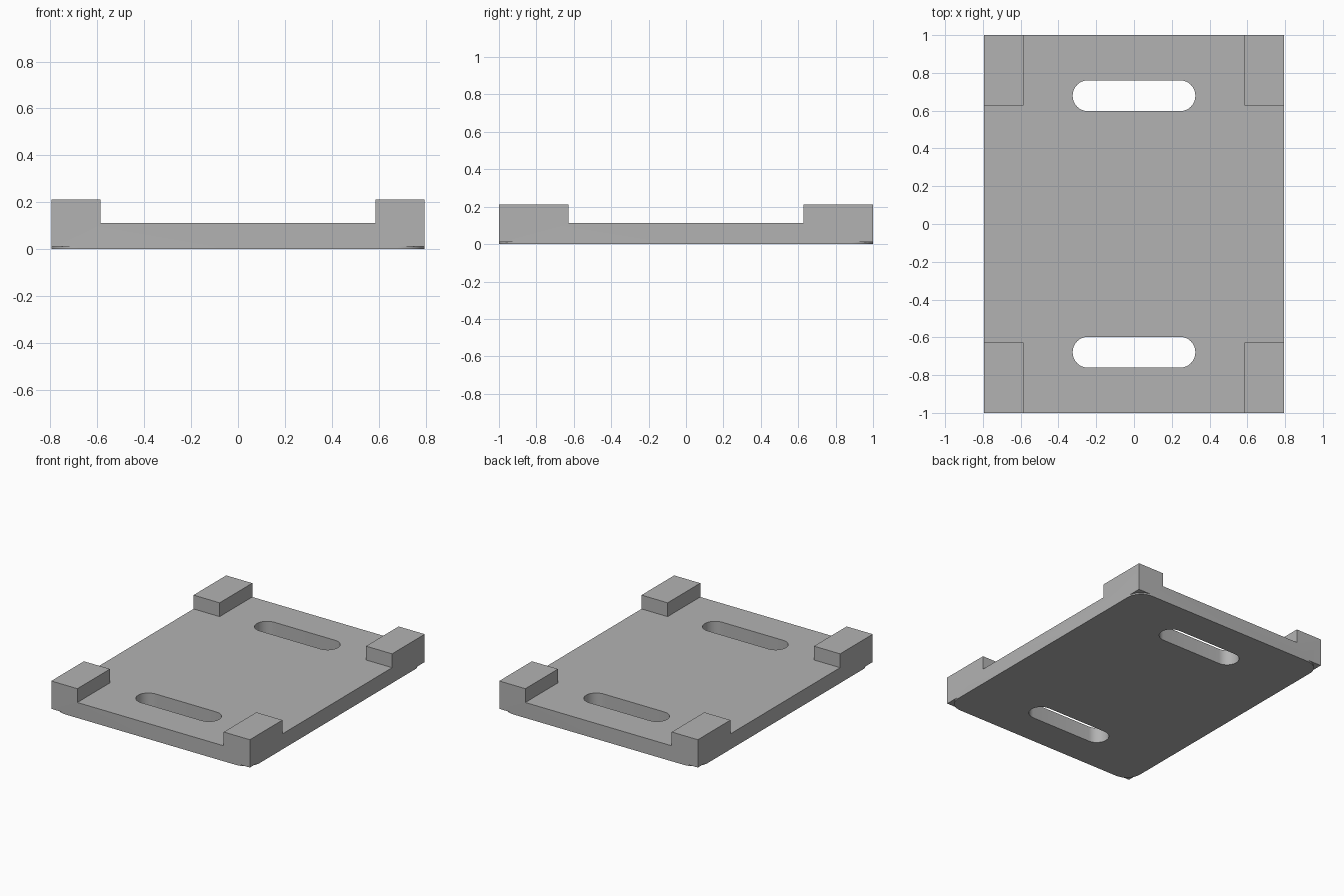
import bpy, bmesh
from math import cos, sin, pi

if "Cube" in bpy.data.objects:
    bpy.data.objects.remove(bpy.data.objects["Cube"])

HALF_X, HALF_Y, TOP = 0.795, 1.0, 0.212
DECK, UNDERCUT, CORNER_R = 0.112, 0.0105, 0.115
BLOCK_X, BLOCK_Y = 0.586, 0.627
SLOT_X, SLOT_Y, SLOT_R = 0.325, 0.679, 0.082

grey = bpy.data.materials.new("plain grey")
grey.use_nodes = True
colour = (0.45, 0.45, 0.45, 1)
grey.diffuse_color = colour
grey.node_tree.nodes["Principled BSDF"].inputs["Base Color"].default_value = colour


def prism(name, outline, z0, z1):
    """Extrude a flat outline between two heights."""
    bm = bmesh.new()
    face = bm.faces.new([bm.verts.new((x, y, z0)) for x, y in outline])
    new = bmesh.ops.extrude_face_region(bm, geom=[face])["geom"]
    for v in new:
        if isinstance(v, bmesh.types.BMVert):
            v.co.z = z1
    bmesh.ops.recalc_face_normals(bm, faces=bm.faces)
    mesh = bpy.data.meshes.new(name)
    bm.to_mesh(mesh)
    bm.free()
    mesh.materials.append(grey)
    ob = bpy.data.objects.new(name, mesh)
    bpy.context.collection.objects.link(ob)
    return ob


def rect(hx, hy):
    return [(-hx, -hy), (hx, -hy), (hx, hy), (-hx, hy)]


def arc(cx, cy, r, start, end, steps=16):
    turn = (end - start) / steps
    return [(cx + r * cos(start + i * turn), cy + r * sin(start + i * turn))
            for i in range(steps + 1)]


# Solid tray, carved down to the deck, slots and corner undercuts
tray = prism("mounting_tray", rect(HALF_X, HALF_Y), 0, TOP)
cutters = [
    prism("lengthwise_cutter", rect(BLOCK_X, 2), DECK, 1),
    prism("crosswise_cutter", rect(2, BLOCK_Y), DECK, 1),
]
for sy in (-1, 1):
    # Round-ended strap slot
    reach = SLOT_X - SLOT_R
    slot = (arc(reach, sy * SLOT_Y, SLOT_R, -pi / 2, pi / 2)
            + arc(-reach, sy * SLOT_Y, SLOT_R, pi / 2, 3 * pi / 2))
    cutters.append(prism("slot_cutter", slot, -1, 1))
    # Shallow rounded relief under each corner
    for sx in (-1, 1):
        cx, cy = HALF_X - CORNER_R, HALF_Y - CORNER_R
        out = arc(cx, cy, CORNER_R, 0, pi / 2)
        out += [(cx, HALF_Y + 1), (HALF_X + 1, HALF_Y + 1), (HALF_X + 1, cy)]
        out = [(sx * x, sy * y) for x, y in out]
        cutters.append(prism("undercut_cutter", out, -1, UNDERCUT))

bpy.ops.object.select_all(action="DESELECT")
tray.select_set(True)
bpy.context.view_layer.objects.active = tray
for cutter in cutters:
    mod = tray.modifiers.new("carve", "BOOLEAN")
    mod.operation = "DIFFERENCE"
    mod.solver = "EXACT"
    mod.object = cutter
    bpy.ops.object.modifier_apply(modifier=mod.name)
    bpy.data.objects.remove(cutter)

bpy.ops.object.shade_smooth_by_angle(angle=pi / 6)
